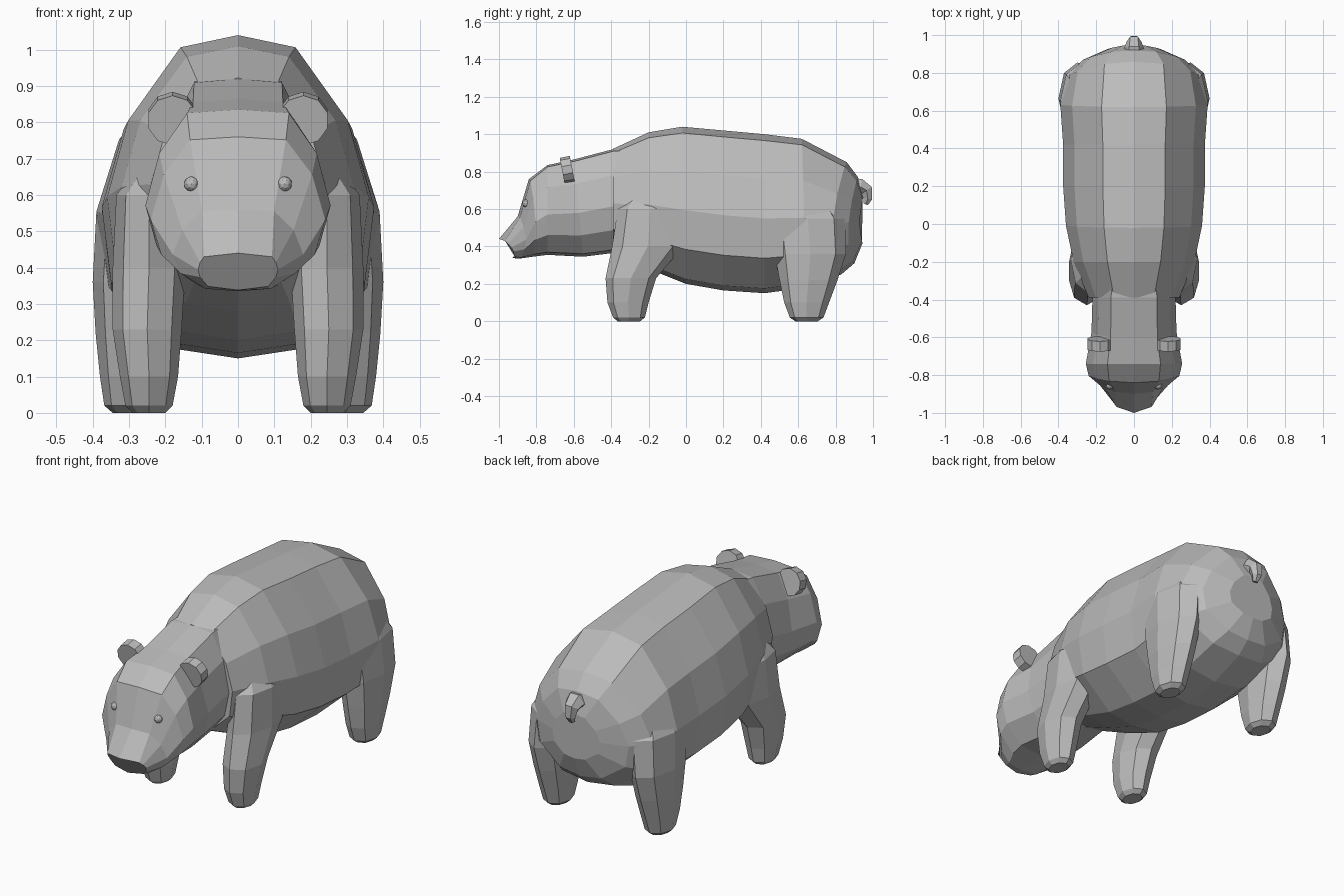
import bpy, bmesh
from math import sin, cos, pi, radians
from mathutils import Matrix

cube = bpy.data.objects.get("Cube")
if cube:
    bpy.data.objects.remove(cube, do_unlink=True)

grey = bpy.data.materials.new("grey fur")
grey.use_nodes = True
grey.diffuse_color = (0.5, 0.5, 0.5, 1)
grey.node_tree.nodes["Principled BSDF"].inputs["Base Color"].default_value = (0.5, 0.5, 0.5, 1)


def finish(name, bm):
    """Turn a bmesh into a flat shaded grey object."""
    bmesh.ops.recalc_face_normals(bm, faces=bm.faces)
    mesh = bpy.data.meshes.new(name)
    bm.to_mesh(mesh)
    bm.free()
    mesh.materials.append(grey)
    obj = bpy.data.objects.new(name, mesh)
    bpy.context.collection.objects.link(obj)
    return obj


def loft(name, rings):
    """Skin a list of equal point rings and cap both ends."""
    bm = bmesh.new()
    loops = [[bm.verts.new(p) for p in ring] for ring in rings]
    count = len(loops[0])
    for a, b in zip(loops, loops[1:]):
        for i in range(count):
            j = (i + 1) % count
            bm.faces.new((a[i], a[j], b[j], b[i]))
    bm.faces.new(loops[0])
    bm.faces.new(loops[-1])
    return finish(name, bm)


def section(profile, top_y, top_z, low_y, low_z, width, bow):
    """Symmetric cross-section; profile holds width and height fractions."""
    half = [(u * width,
             low_y + (top_y - low_y) * v + bow * u * u,
             low_z + (top_z - low_z) * v) for u, v in profile]
    return half + [(-x, y, z) for x, y, z in half[-2:0:-1]]


# Body: flat-backed barrel with a rounded rump
body_profile = [(0, 1), (.44, .96), (.84, .72), (1, .47), (.93, .22), (.45, .03), (0, 0)]
body = [
    (-.39, .922, -.39, .37, .24, 0),
    (-.2, 1.01, -.2, .28, .32, 0),
    (-.02, 1.04, 0, .2, .36, 0),
    (.2, 1.02, .2, .165, .375, 0),
    (.42, 1, .42, .15, .375, 0),
    (.62, .975, .64, .18, .39, 0),
    (.86, .85, .83, .25, .355, -.06),
    (.92, .77, .9, .31, .27, -.04),
    (.948, .66, .945, .42, .14, -.02),
]
loft("body", [section(body_profile, *s) for s in body])

# Head and neck, tapering to a blunt snout with a broad flat nose
head_profile = [(0, 1), (.55, .98), (.85, .75), (1, .45), (.88, .22), (.5, .03), (0, 0)]
nose_profile = [(0, 1), (.85, .9), (.95, .75), (1, .55), (.95, .35), (.75, .1), (0, 0)]
head = [
    (-.25, .93, -.25, .38, .21, 0),
    (-.39, .92, -.39, .365, .22, 0),
    (-.6, .865, -.55, .345, .225, 0),
    (-.74, .835, -.74, .355, .255, 0),
    (-.84, .76, -.82, .345, .24, .025),
    (-.9, .56, -.89, .335, .18, .04),
]
snout_tip = section(nose_profile, -1, .44, -.93, .338, .11, .035)
loft("head", [section(head_profile, *s) for s in head] + [snout_tip])

# Legs: eight-sided columns given as height, centre x, centre y, half sizes
front_leg = [
    (0, .245, -.305, .045, .06),
    (.02, .245, -.305, .065, .085),
    (.1, .245, -.31, .08, .11),
    (.23, .25, -.295, .095, .135),
    (.4, .245, -.205, .1, .19),
    (.6, .245, -.19, .09, .175),
    (.7, .21, -.18, .05, .1),
]
hind_leg = [
    (0, .3, .645, .045, .06),
    (.02, .3, .645, .068, .09),
    (.1, .3, .645, .08, .12),
    (.22, .3, .655, .092, .155),
    (.36, .3, .665, .1, .19),
    (.55, .285, .65, .105, .2),
    (.66, .25, .65, .08, .11),
]


def leg_ring(side, z, x, y, half_x, half_y):
    angles = [i * pi / 4 for i in range(8)]
    return [(side * (x + half_x * cos(a)), y + half_y * sin(a), z) for a in angles]


for side, label in ((1, "left"), (-1, "right")):
    loft(f"{label}_front_leg", [leg_ring(side, *r) for r in front_leg])
    loft(f"{label}_hind_leg", [leg_ring(side, *r) for r in hind_leg])

    # Ear: thick disc leaning forward
    bm = bmesh.new()
    bmesh.ops.create_cone(bm, cap_ends=True, segments=10, radius1=.07, radius2=.07, depth=.055,
                          matrix=Matrix.Translation((side * .18, -.635, .81))
                          @ Matrix.Rotation(radians(101), 4, "X"))
    finish(f"{label}_ear", bm)

    # Eye: small faceted bead
    bm = bmesh.new()
    bmesh.ops.create_icosphere(bm, subdivisions=2, radius=.021,
                               matrix=Matrix.Translation((side * .128, -.855, .63)))
    finish(f"{label}_eye", bm)

# Tail: short hooked stub
curve = bpy.data.curves.new("tail", "CURVE")
curve.dimensions = "3D"
curve.bevel_depth = .06
curve.bevel_resolution = 1
curve.use_fill_caps = True
path = [(.88, .7, 1), (.935, .718, .85), (.965, .7, .65), (.972, .655, .45), (.96, .625, .25)]
spline = curve.splines.new("POLY")
spline.points.add(len(path) - 1)
for point, (y, z, radius) in zip(spline.points, path):
    point.co = (0, y, z, 1)
    point.radius = radius
spline.use_smooth = False
curve.materials.append(grey)
bpy.context.collection.objects.link(bpy.data.objects.new("tail", curve))
